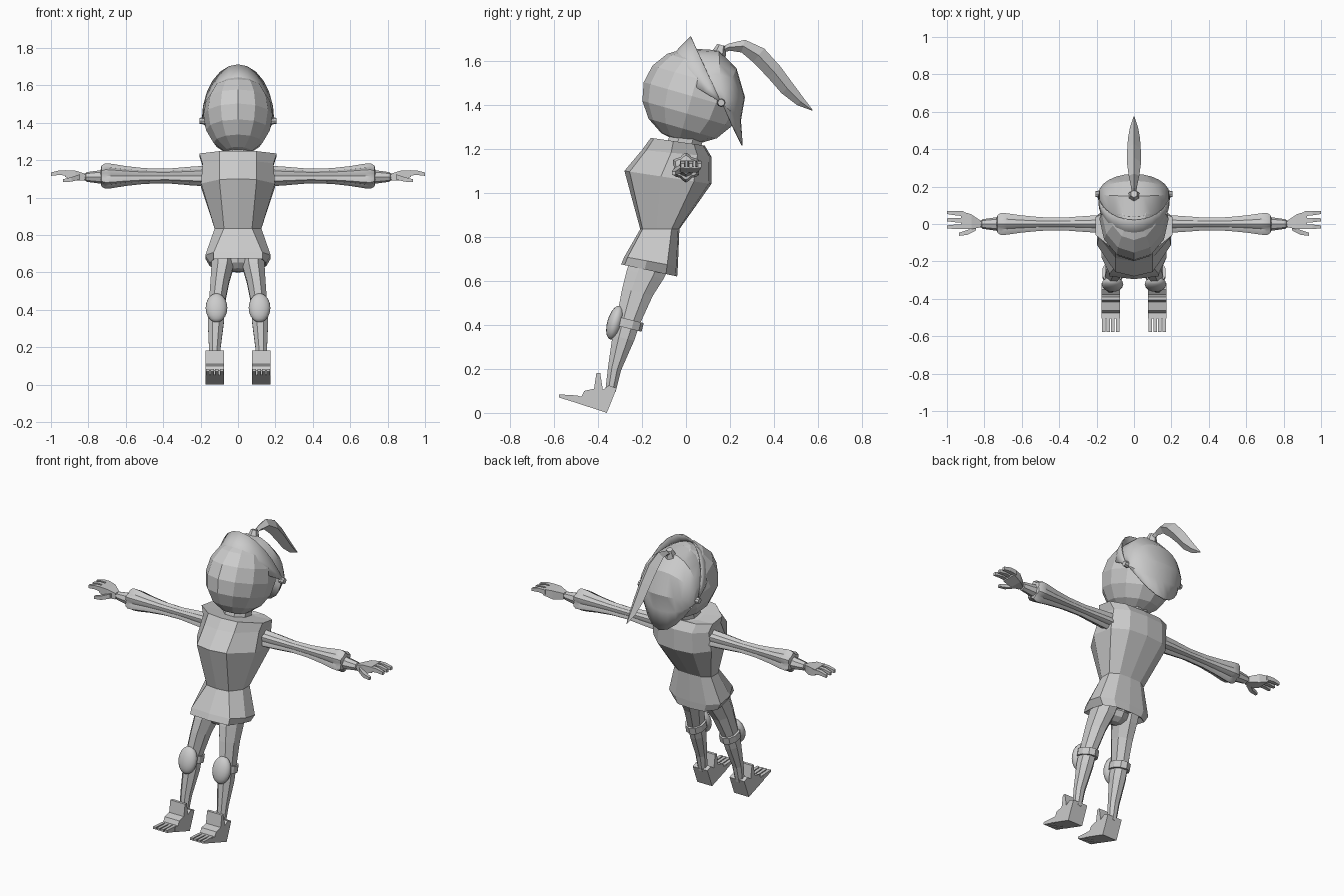
import bpy, bmesh, math
from math import sin, cos, pi, radians
from mathutils import Matrix, Vector

old = bpy.data.objects.get("Cube")
if old:
    bpy.data.objects.remove(old)

GREY = (0.6, 0.6, 0.6, 1)
grey = bpy.data.materials.new("plain grey")
grey.use_nodes = True
grey.diffuse_color = GREY
grey.node_tree.nodes["Principled BSDF"].inputs["Base Color"].default_value = GREY
LEAN = radians(-16)  # the whole figure leans backwards


def finish(name, bm, mirror=False, smooth=0, thick=0):
    bmesh.ops.recalc_face_normals(bm, faces=bm.faces)
    mesh = bpy.data.meshes.new(name)
    bm.to_mesh(mesh)
    bm.free()
    mesh.materials.append(grey)
    ob = bpy.data.objects.new(name, mesh)
    bpy.context.collection.objects.link(ob)
    if smooth:
        bpy.ops.object.select_all(action="DESELECT")
        ob.select_set(True)
        bpy.context.view_layer.objects.active = ob
        bpy.ops.object.shade_smooth_by_angle(angle=radians(smooth))
    if thick:
        ob.modifiers.new("thickness", "SOLIDIFY").thickness = thick
    if mirror:
        ob.modifiers.new("other side", "MIRROR")
    return ob


def loft(bm, rings, closed=True, caps=True):
    """Skin a list of equal-length point rings."""
    rows = [[bm.verts.new(p) for p in ring] for ring in rings]
    n = len(rows[0])
    for a, b in zip(rows, rows[1:]):
        for i in range(n if closed else n - 1):
            j = (i + 1) % n
            bm.faces.new((a[i], a[j], b[j], b[i]))
    if caps:
        bm.faces.new(rows[0])
        bm.faces.new(rows[-1])


def flat_ring(x, y, z, rx, ry, n=8, slope=-0.25):
    """Ellipse around an upright limb, tipped to follow the lean."""
    pts = []
    for i in range(n):
        a = 2 * pi * (i + 0.5) / n
        dy = ry * sin(a)
        pts.append((x + rx * cos(a), y + dy, z + slope * dy))
    return pts


def box_ring(x, y, z, hy, hz):
    return [(x, y - hy, z - hz), (x, y + hy, z - hz), (x, y + hy, z + hz), (x, y - hy, z + hz)]


def ball(bm, loc, scale, u, v, tilt=LEAN):
    m = Matrix.Translation(loc) @ Matrix.Rotation(tilt, 4, "X") @ Matrix.Diagonal((*scale, 1))
    bmesh.ops.create_uvsphere(bm, u_segments=u, v_segments=v, radius=1, matrix=m)


def body_ring(yf, zf, yb, zb, wf, w):
    """Ten-sided section from front edge (yf, zf) to back edge (yb, zb)."""
    half = [(0, 0), (wf, 0.06), (w, 0.42), (w, 0.8), (w * 0.6, 0.97), (0, 1)]
    loop = half + [(-x, t) for x, t in half[-2:0:-1]]
    return [(x, yf + (yb - yf) * t, zf + (zb - zf) * t) for x, t in loop]


# Tunic with flared skirt and standing collar
bm = bmesh.new()
loft(bm, [body_ring(*r) for r in (
    (-0.235, 0.69, -0.06, 0.645, 0.1, 0.12),
    (-0.295, 0.675, -0.04, 0.62, 0.13, 0.15),
    (-0.28, 0.71, -0.037, 0.665, 0.13, 0.175),
    (-0.208, 0.835, -0.03, 0.835, 0.075, 0.125),
    (-0.28, 1.1, 0.115, 1.04, 0.1, 0.197),
    (-0.2, 1.195, 0.115, 1.165, 0.1, 0.19),
    (-0.16, 1.25, 0.085, 1.215, 0.1, 0.207),
    (-0.1, 1.24, 0.06, 1.21, 0.06, 0.1))])
finish("tunic", bm)

bm = bmesh.new()
loft(bm, [flat_ring(0, -0.02, 1.18, 0.08, 0.08), flat_ring(0, 0.01, 1.28, 0.08, 0.08)])
finish("neck", bm)

# Head
bm = bmesh.new()
ball(bm, (0, 0.027, 1.44), (0.185, 0.228, 0.217), 12, 8)
finish("head", bm)

# Helmet and visor: arcs fanned out from the two ear pivots
PIVOT = Vector((0, 0.16, 1.41))


def fan(rows, width, n=12):
    out = []
    for y, z, p in rows:
        reach = Vector((0, y, z)) - PIVOT
        arc = []
        for i in range(n + 1):
            a = pi * i / n
            q = PIVOT + reach * max(sin(a), 0) ** p
            arc.append((width * cos(a), q.y, q.z))
        out.append(arc)
    return out


bm = bmesh.new()
loft(bm, fan([(-0.07, 1.595, 0.9), (0.04, 1.655, 0.9), (0.15, 1.648, 0.9), (0.23, 1.565, 0.95),
              (0.268, 1.435, 1), (0.25, 1.33, 1.1), (0.258, 1.215, 2)], 0.19), False, False)
bmesh.ops.remove_doubles(bm, verts=bm.verts, dist=0.0005)
finish("helmet", bm, smooth=25, thick=0.006)

bm = bmesh.new()
loft(bm, fan([(-0.11, 1.575, 0.95), (-0.045, 1.645, 0.95), (0.02, 1.712, 1)], 0.194), False, False)
bmesh.ops.remove_doubles(bm, verts=bm.verts, dist=0.0005)
finish("visor", bm, smooth=25, thick=0.006)

bm = bmesh.new()
bmesh.ops.create_cone(bm, cap_ends=True, segments=8, radius1=0.02, radius2=0.016, depth=0.03,
                      matrix=Matrix.Translation((0.191, 0.16, 1.41)) @ Matrix.Rotation(pi / 2, 4, "Y"))
finish("visor_pivots", bm, mirror=True)

# Plume and its socket
bm = bmesh.new()
bmesh.ops.create_cone(bm, cap_ends=True, segments=6, radius1=0.035, radius2=0.02, depth=0.045,
                      matrix=Matrix.Translation((0, 0.155, 1.65)) @ Matrix.Rotation(LEAN, 4, "X"))
finish("plume_socket", bm)

bm = bmesh.new()
path = [(0.155, 1.645), (0.195, 1.662), (0.26, 1.667), (0.33, 1.625), (0.4, 1.55),
        (0.46, 1.475), (0.52, 1.415), (0.575, 1.375)]
sizes = [0.012, 0.016, 0.03, 0.04, 0.038, 0.034, 0.022, 0.002]
rings = []
for i, ((y, z), s) in enumerate(zip(path, sizes)):
    (ya, za), (yb, zb) = path[max(i - 1, 0)], path[min(i + 1, len(path) - 1)]
    d = Vector((0, yb - ya, zb - za)).normalized()
    up = Vector((0, -d.z, d.y)) * s
    side = Vector((s * 0.95, 0, 0))
    c = Vector((0, y, z))
    rings.append([c + up, c + side, c - up, c - side])
loft(bm, rings)
finish("plume", bm)

# Sleeves with six fluted lobes
bm = bmesh.new()
rings = []
for x, r in ((0.17, 0.055), (0.25, 0.05), (0.38, 0.039), (0.5, 0.042), (0.6, 0.053),
             (0.68, 0.066), (0.71, 0.068), (0.73, 0.056), (0.735, 0.03)):
    ring = []
    for i in range(24):
        a = 2 * pi * i / 24
        k = r * (0.89 + 0.11 * cos(6 * (a - pi / 2)))
        ring.append((x, k * cos(a), 1.115 + k * sin(a)))
    rings.append(ring)
loft(bm, rings)
finish("sleeves", bm, mirror=True, smooth=35)

# Wrists
bm = bmesh.new()
loft(bm, [[(x, r * cos(i * pi / 4), 1.11 + r * sin(i * pi / 4)) for i in range(8)]
          for x, r in ((0.72, 0.038), (0.8, 0.027), (0.812, 0.025), (0.815, 0.018), (0.85, 0.018))])
finish("wrists", bm, mirror=True, smooth=35)

# Hands: palm, three fingers and a thumb
bm = bmesh.new()
loft(bm, [box_ring(0.82, 0, 1.11, 0.018, 0.018), box_ring(0.87, 0.012, 1.118, 0.04, 0.026),
          box_ring(0.925, 0.02, 1.128, 0.048, 0.018)])
for y in (0.055, 0.02, -0.014):
    loft(bm, [box_ring(0.91, y, 1.13, 0.013, 0.014), box_ring(0.955, y * 1.06, 1.133, 0.012, 0.012),
              box_ring(1.0, y * 1.12, 1.125, 0.008, 0.009)])
loft(bm, [box_ring(0.845, -0.02, 1.11, 0.014, 0.014), box_ring(0.89, -0.045, 1.097, 0.013, 0.012),
          box_ring(0.935, -0.055, 1.09, 0.008, 0.008)])
finish("hands", bm, mirror=True)

# Legs and pelvis
bm = bmesh.new()
loft(bm, [flat_ring(*r) for r in (
    (0.075, -0.155, 0.7, 0.068, 0.095), (0.083, -0.185, 0.63, 0.064, 0.09),
    (0.097, -0.22, 0.55, 0.054, 0.075), (0.115, -0.262, 0.42, 0.045, 0.058),
    (0.118, -0.285, 0.34, 0.047, 0.053), (0.124, -0.325, 0.2, 0.034, 0.032),
    (0.126, -0.343, 0.1, 0.027, 0.025))])
finish("legs", bm, mirror=True)

bm = bmesh.new()
ball(bm, (0, -0.165, 0.665), (0.1, 0.085, 0.065), 8, 6)
finish("pelvis", bm)

# Knee pads with straps
bm = bmesh.new()
ball(bm, (0.115, -0.322, 0.41), (0.058, 0.036, 0.08), 16, 10)
finish("knee_pads", bm, mirror=True, smooth=40)

bm = bmesh.new()
loft(bm, [flat_ring(0.115, y, z, 0.057, 0.066, 10) for y, z in ((-0.268, 0.385), (-0.258, 0.425))])
finish("knee_straps", bm, mirror=True)

# Shoes: side profile across the foot, with four toes
bm = bmesh.new()
profile = [(-0.36, 0.0), (-0.315, 0.112), (-0.35, 0.125), (-0.378, 0.105), (-0.39, 0.182),
           (-0.407, 0.182), (-0.418, 0.11), (-0.462, 0.1), (-0.475, 0.075), (-0.505, 0.077),
           (-0.505, 0.048)]
loft(bm, [[(x, y, z) for y, z in profile] for x in (0.075, 0.175)])
for i in range(4):
    c = 0.0875 + 0.025 * i
    toe = [(-0.49, 0.043), (-0.49, 0.079), (-0.577, 0.084), (-0.577, 0.07)]
    loft(bm, [[(c + s, y, z) for y, z in toe] for s in (-0.0095, 0.0095)])
finish("shoes", bm, mirror=True)
